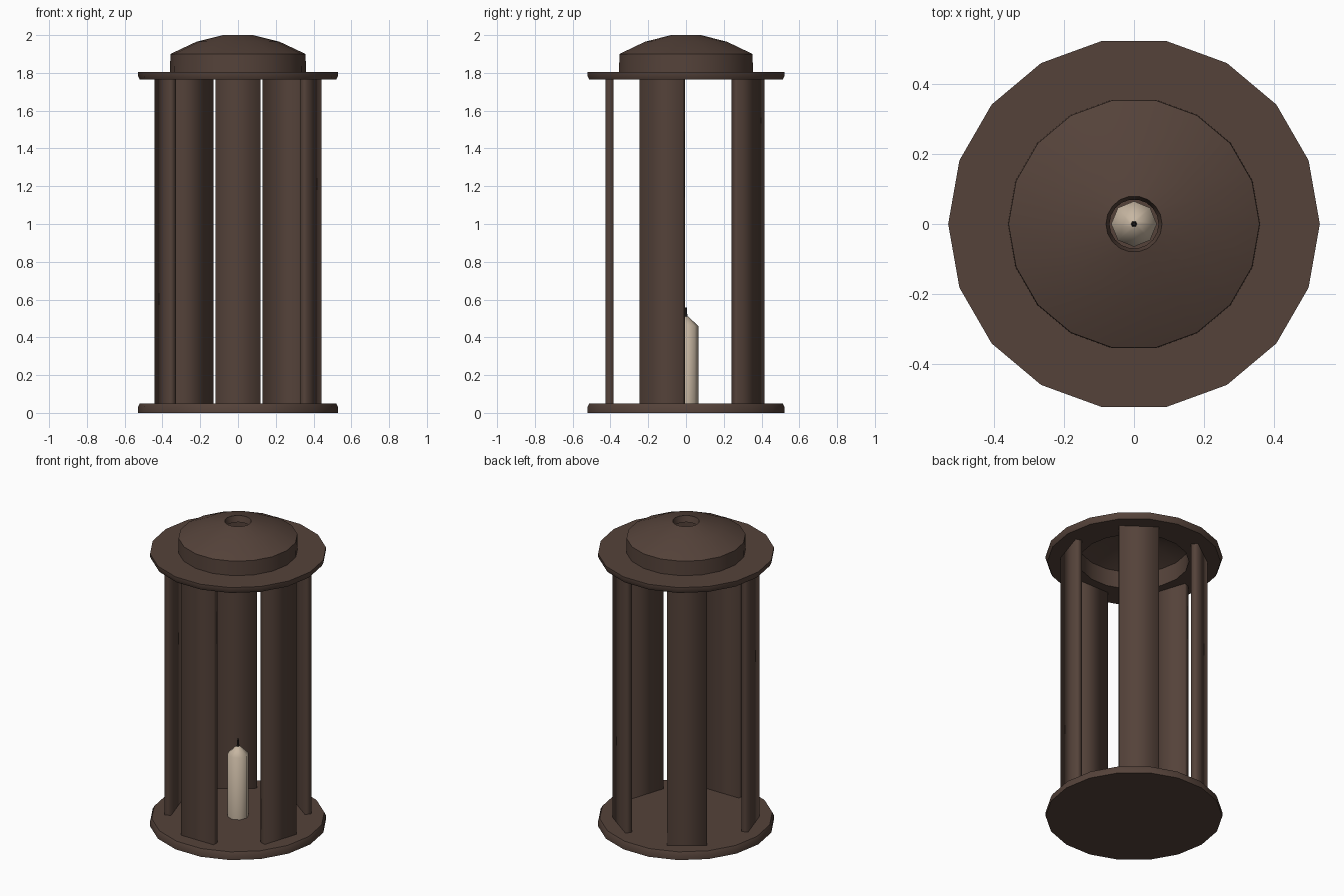
import bpy
import bmesh
from math import cos, sin, pi, radians

cube = bpy.data.objects.get("Cube")
if cube:
    bpy.data.objects.remove(cube, do_unlink=True)


def material(name, rgb):
    mat = bpy.data.materials.new(name)
    mat.use_nodes = True
    mat.diffuse_color = (*rgb, 1)
    mat.node_tree.nodes["Principled BSDF"].inputs["Base Color"].default_value = (*rgb, 1)
    return mat


brown = material("dark brown metal", (0.09, 0.055, 0.042))
cream = material("cream wax", (0.57, 0.47, 0.36))
black = material("charred wick", (0.02, 0.016, 0.014))


def finish(name, bm, mat, angle=None):
    bmesh.ops.recalc_face_normals(bm, faces=bm.faces)
    mesh = bpy.data.meshes.new(name)
    bm.to_mesh(mesh)
    bm.free()
    mesh.materials.append(mat)
    obj = bpy.data.objects.new(name, mesh)
    bpy.context.collection.objects.link(obj)
    if angle:
        bpy.ops.object.select_all(action='DESELECT')
        obj.select_set(True)
        bpy.context.view_layer.objects.active = obj
        bpy.ops.object.shade_smooth_by_angle(angle=radians(angle))
    return obj


def lathe(name, profile, sides, mat, angle=50, closed=False):
    """Turn a (radius, height) profile around z; open ends are capped."""
    bm = bmesh.new()
    rings = [[bm.verts.new((r * cos(2 * pi * i / sides), r * sin(2 * pi * i / sides), z))
              for i in range(sides)] for r, z in profile]
    pairs = list(zip(rings, rings[1:]))
    if closed:
        pairs.append((rings[-1], rings[0]))
    else:
        bm.faces.new(rings[0])
        bm.faces.new(rings[-1])
    for a, b in pairs:
        for i in range(sides):
            j = (i + 1) % sides
            bm.faces.new((a[i], a[j], b[j], b[i]))
    return finish(name, bm, mat, angle)


def panel(name, angle, bottom, top):
    """Upright plank facing outward, softly shaded around its width."""
    bm = bmesh.new()
    corners = [(0.384, -0.12), (0.426, -0.12), (0.426, 0.12), (0.384, 0.12)]
    loops = [[bm.verts.new((r * cos(angle) - t * sin(angle),
                            r * sin(angle) + t * cos(angle), z)) for r, t in corners]
             for z in (bottom, top)]
    for loop in loops:
        cap = bm.faces.new(loop)
        for edge in cap.edges:
            edge.smooth = False
    for i in range(4):
        j = (i + 1) % 4
        side = bm.faces.new((loops[0][i], loops[0][j], loops[1][j], loops[1][i]))
        side.smooth = True
    return finish(name, bm, brown)


# Base plate and the five uprights
lathe("base_plate", [(0.53, 0), (0.53, 0.03), (0.52, 0.05)], 18, brown)
for k in range(5):
    panel(f"upright_panel_{k + 1}", radians(-90 + 72 * k), 0.045, 1.77)

# Open ring on top, with a hollow vented dome
lathe("top_ring", [(0.52, 1.765), (0.53, 1.785), (0.53, 1.805), (0.33, 1.805), (0.33, 1.765)],
      18, brown, closed=True)
lathe("dome_cap", [(0.36, 1.79), (0.358, 1.9), (0.22, 1.965), (0.08, 2.0),
                   (0.07, 1.96), (0.21, 1.93), (0.33, 1.88), (0.33, 1.79)],
      18, brown, closed=True)

# Candle and wick
lathe("candle", [(0.065, 0.045), (0.065, 0.46), (0.012, 0.51)], 8, cream)
lathe("wick", [(0.01, 0.5), (0.004, 0.56)], 6, black)
